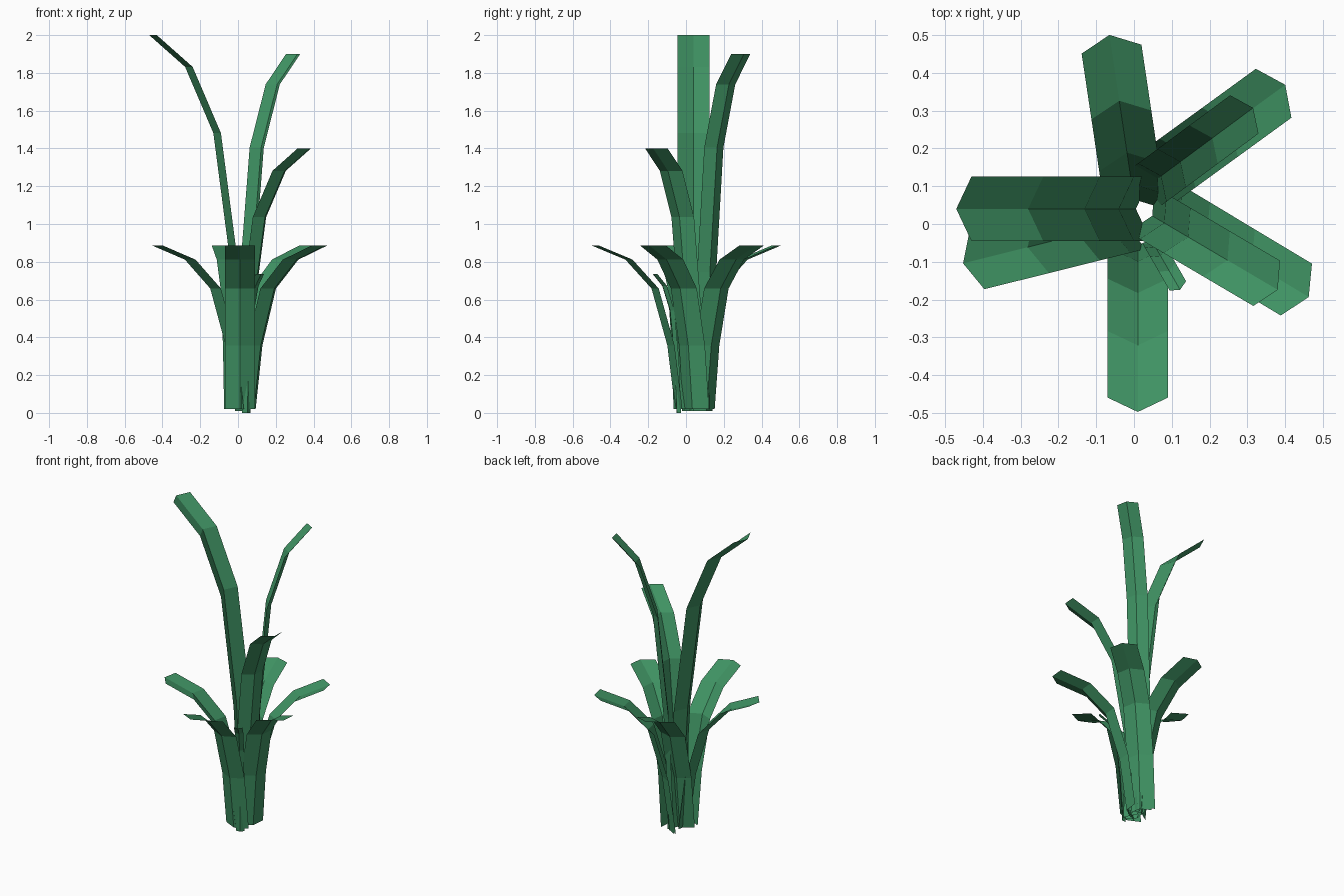
import bpy
from math import radians, cos, sin

if "Cube" in bpy.data.objects:
    bpy.data.objects.remove(bpy.data.objects["Cube"])

# Shared leaf arc: (outward reach fraction, height fraction)
ARC = [(0, 0), (0.095, 0.39), (0.285, 0.738), (0.60, 0.915), (1, 1)]

green = bpy.data.materials.new("leaf_green")
green.diffuse_color = (0.05, 0.29, 0.125, 1)
green.use_nodes = True
green.node_tree.nodes["Principled BSDF"].inputs["Base Color"].default_value = green.diffuse_color


def leaf(name, tip, angle, reach, width, fold, top, bottom=0.02):
    """Folded strip: a level chevron section swept along the outward arc.
    tip is the plan position of the ridge at the end of the leaf."""
    a = radians(angle)
    ox, oy = cos(a), sin(a)
    verts, faces = [], []
    for r, h in ARC:
        back = reach * (1 - r)
        z = bottom + (top - bottom) * h
        for side, inset in ((-1, fold), (0, 0), (1, fold)):
            d, s = back + inset, side * width / 2
            verts.append((tip[0] - ox * d - oy * s, tip[1] - oy * d + ox * s, z))
    for i in range(len(ARC) - 1):
        for j in range(2):
            k = i * 3 + j
            faces.append((k, k + 1, k + 4, k + 3))
    mesh = bpy.data.meshes.new(name)
    mesh.from_pydata(verts, [], faces)
    mesh.materials.append(green)
    bpy.context.collection.objects.link(bpy.data.objects.new(name, mesh))


# Low outer ring of leaves
leaf("low_leaf_front", (0.01, -0.497), -90, 0.44, 0.16, 0.038, 0.885)
leaf("low_leaf_right", (0.462, -0.193), -31, 0.44, 0.16, 0.038, 0.885)
leaf("low_leaf_back_right", (0.40, 0.368), 36, 0.44, 0.16, 0.038, 0.885)
leaf("low_leaf_back", (-0.065, 0.50), 98.5, 0.44, 0.16, 0.038, 0.885)
leaf("low_leaf_left", (-0.452, -0.104), 194, 0.44, 0.16, 0.038, 0.885)

# Tall inner leaves
leaf("tall_leaf_left", (-0.47, 0.04), 180, 0.475, 0.17, 0.04, 2.0)
leaf("tall_leaf_back_right", (0.315, 0.307), 36.5, 0.335, 0.126, 0.029, 1.9, 0.01)
leaf("tall_leaf_right", (0.38, -0.174), -30.5, 0.385, 0.139, 0.034, 1.4, 0.01)

# Small shoot at the front
leaf("small_shoot", (0.122, -0.174), -60, 0.145, 0.05, 0.012, 0.735, 0.0)
